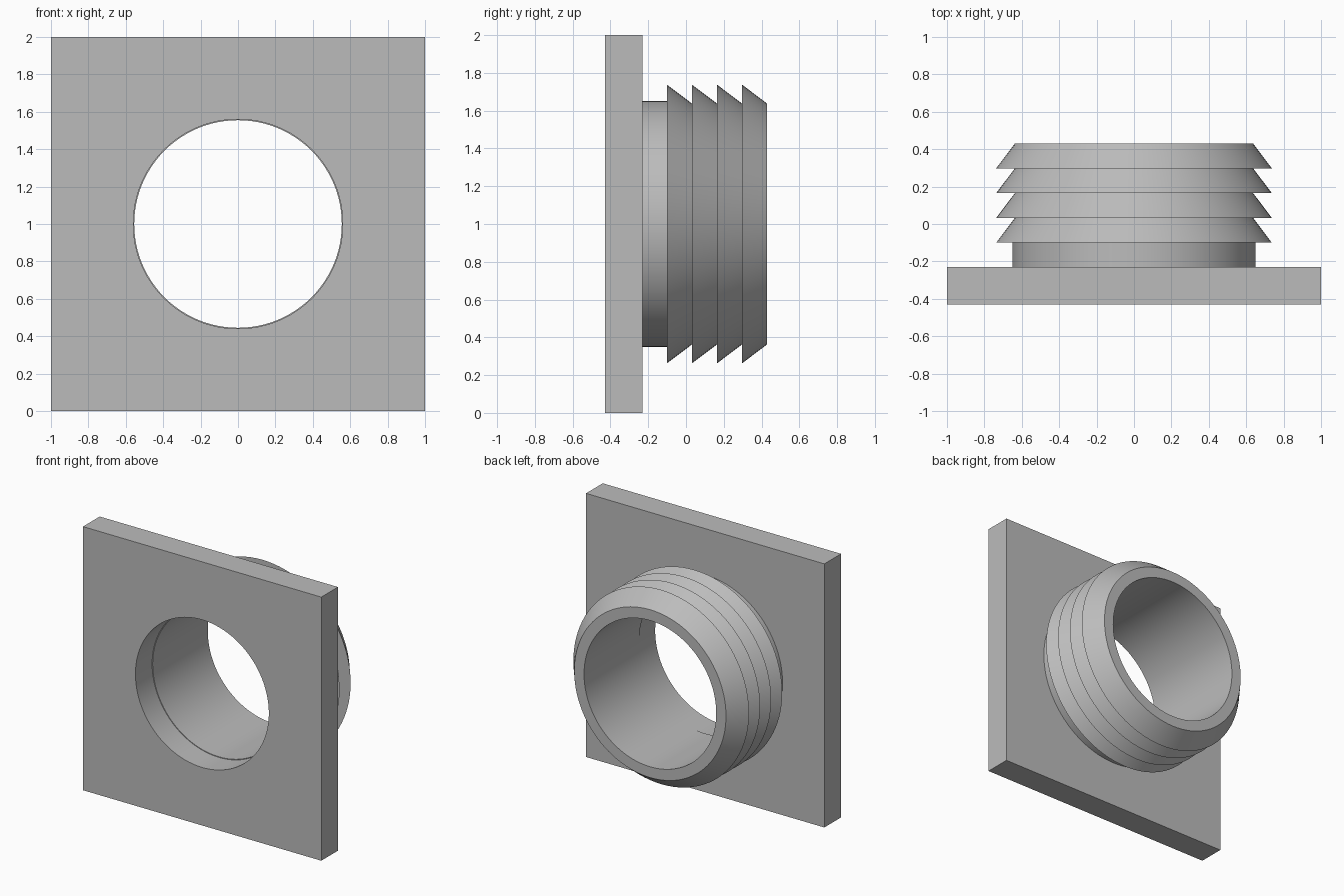
import bpy, bmesh
from math import cos, sin, pi, radians

cube = bpy.data.objects.get("Cube")
if cube:
    bpy.data.objects.remove(cube)

SEGMENTS = 96
CENTRE_Z = 1.0

grey = bpy.data.materials.new("plain grey")
grey.use_nodes = True
colour = (0.5, 0.5, 0.5, 1)
grey.diffuse_color = colour
grey.node_tree.nodes["Principled BSDF"].inputs["Base Color"].default_value = colour


def round_ring(radius, angle):
    return radius * cos(angle), radius * sin(angle)


def square_ring(half, angle):
    c, s = cos(angle), sin(angle)
    k = half / max(abs(c), abs(s))
    return k * c, k * s


def sweep(name, profile):
    """Sweep a closed profile of (ring shape, size, y) around the y axis."""
    bm = bmesh.new()
    loops = []
    for shape, size, y in profile:
        loop = []
        for i in range(SEGMENTS):
            x, z = shape(size, 2 * pi * i / SEGMENTS)
            loop.append(bm.verts.new((x, y, CENTRE_Z + z)))
        loops.append(loop)
    for a, b in zip(loops, loops[1:] + loops[:1]):
        for i in range(SEGMENTS):
            j = (i + 1) % SEGMENTS
            bm.faces.new((a[i], a[j], b[j], b[i]))
    bmesh.ops.recalc_face_normals(bm, faces=bm.faces)
    mesh = bpy.data.meshes.new(name)
    bm.to_mesh(mesh)
    bm.free()
    mesh.materials.append(grey)
    obj = bpy.data.objects.new(name, mesh)
    bpy.context.collection.objects.link(obj)
    bpy.ops.object.select_all(action="DESELECT")
    obj.select_set(True)
    bpy.context.view_layer.objects.active = obj
    bpy.ops.object.shade_smooth_by_angle(angle=radians(25))
    return obj


# Square mounting plate with a round hole
FRONT, PLATE_BACK, BACK = -0.43, -0.23, 0.43
HOLE = 0.56
sweep("mounting_plate", [
    (square_ring, 1.0, FRONT), (square_ring, 1.0, PLATE_BACK),
    (round_ring, HOLE, PLATE_BACK), (round_ring, HOLE, FRONT),
])

# Hollow spigot: plain neck, then a row of barbs tapering to the back
BORE, NECK, ROOT, TIP = 0.555, 0.65, 0.637, 0.737
BARBS, BARB_START = 4, -0.10
pitch = (BACK - BARB_START) / BARBS
outline = [(NECK, PLATE_BACK), (NECK, BARB_START)]
for n in range(BARBS):
    y = BARB_START + n * pitch
    outline += [(TIP, y), (ROOT, y + pitch)]
outline += [(BORE, BACK), (BORE, PLATE_BACK)]
sweep("barbed_spigot", [(round_ring, r, y) for r, y in outline])
